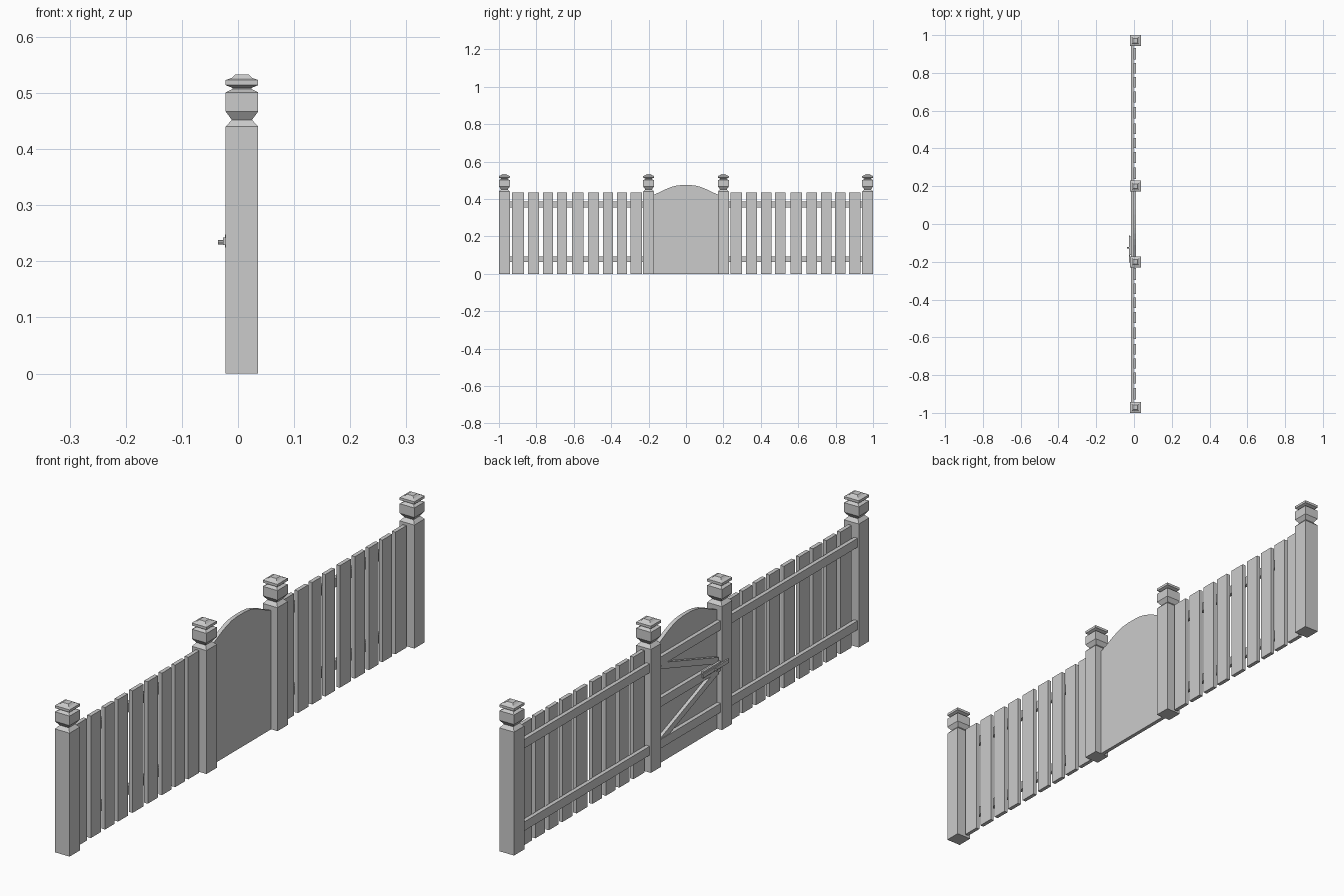
import bpy, bmesh, math
from mathutils import Matrix, Vector

if "Cube" in bpy.data.objects:
    bpy.data.objects.remove(bpy.data.objects["Cube"])

mat = bpy.data.materials.new("plain grey")
mat.diffuse_color = (0.6, 0.6, 0.6, 1)
mat.use_nodes = True
mat.node_tree.nodes["Principled BSDF"].inputs["Base Color"].default_value = mat.diffuse_color


def finish(name, bm):
    bmesh.ops.recalc_face_normals(bm, faces=bm.faces[:])
    me = bpy.data.meshes.new(name)
    bm.to_mesh(me)
    bm.free()
    me.materials.append(mat)
    ob = bpy.data.objects.new(name, me)
    bpy.context.collection.objects.link(ob)
    return ob


def box(name, x0, x1, y0, y1, z0, z1):
    bm = bmesh.new()
    bmesh.ops.create_cube(bm, size=1)
    bmesh.ops.scale(bm, vec=(x1 - x0, y1 - y0, z1 - z0), verts=bm.verts)
    bmesh.ops.translate(bm, vec=((x0 + x1) / 2, (y0 + y1) / 2, (z0 + z1) / 2), verts=bm.verts)
    return finish(name, bm)


def beam(name, x0, x1, a, b, width):
    """Flat board in the y-z plane running from a to b."""
    a, b = Vector((0, *a)), Vector((0, *b))
    d = b - a
    ob = box(name, x0, x1, -d.length / 2, d.length / 2, -width / 2, width / 2)
    ob.data.transform(Matrix.Translation((a + b) / 2) @ Matrix.Rotation(math.atan2(d.z, d.y), 4, 'X'))
    return ob


# Square turned posts: (half width, height)
POST = [(.029, 0), (.029, .44), (.018, .452), (.029, .467), (.029, .501), (.017, .507),
        (.017, .509), (.029, .514), (.029, .523), (.018, .527), (.012, .533)]


def post(name, y):
    bm = bmesh.new()
    rings = [[bm.verts.new((.007 + sx * h, y + sy * h, z))
              for sx, sy in ((-1, -1), (1, -1), (1, 1), (-1, 1))] for h, z in POST]
    for lo, hi in zip(rings, rings[1:]):
        for i in range(4):
            j = (i + 1) % 4
            bm.faces.new((lo[i], lo[j], hi[j], hi[i]))
    bm.faces.new(rings[0])
    bm.faces.new(rings[-1])
    finish(name, bm)


for s in (-1, 1):
    post("end_post", s * .971)
    post("gate_post", s * .2)

# Fence panels: slightly uneven pickets on two rails
RAILS = ((.062, .094), (.356, .388))
CENTRES = (-.898, -.816, -.738, -.663, -.578, -.495, -.417, -.342, -.265)
WIDTHS = (.062, .058, .054, .055)
for shift in (0, 1.167):
    for i, c in enumerate(CENTRES):
        w = WIDTHS[i % 4] / 2
        box("picket", -.003, .011, c + shift - w, c + shift + w, 0, .435)
    for z0, z1 in RAILS:
        box("fence_rail", -.017, -.003, -.95 + shift, -.217 + shift, z0, z1)

# Gate panel with an arched top
HALF = [(.175, .422), (.14, .437), (.11, .452), (.08, .464), (.05, .472), (.02, .475)]
outline = [(-.175, 0), (.175, 0)] + HALF + [(-y, z) for y, z in reversed(HALF)]
bm = bmesh.new()
face = bm.faces.new([bm.verts.new((-.003, y, z)) for y, z in outline])
ext = bmesh.ops.extrude_face_region(bm, geom=[face])
bmesh.ops.translate(bm, vec=(.014, 0, 0), verts=[v for v in ext["geom"] if isinstance(v, bmesh.types.BMVert)])
finish("gate_panel", bm)

# Gate frame and braces on the back
for z0, z1 in RAILS + ((.21, .242),):
    box("gate_rail", -.017, -.003, -.174, .174, z0, z1)
beam("lower_brace", -.015, -.003, (.16, .088), (-.16, .213), .022)
beam("upper_brace", -.015, -.003, (.16, .354), (-.16, .25), .022)

# Sliding latch across the gate and post
box("latch_plate", -.023, -.015, -.165, -.065, .225, .248)
box("latch_bolt", -.027, -.022, -.205, -.06, .229, .242)
bm = bmesh.new()
bmesh.ops.create_cone(bm, cap_ends=True, segments=8, radius1=.004, radius2=.004, depth=.013,
                      matrix=Matrix.Translation((-.0295, -.125, .234)) @ Matrix.Rotation(math.pi / 2, 4, 'Y'))
finish("latch_knob", bm)
